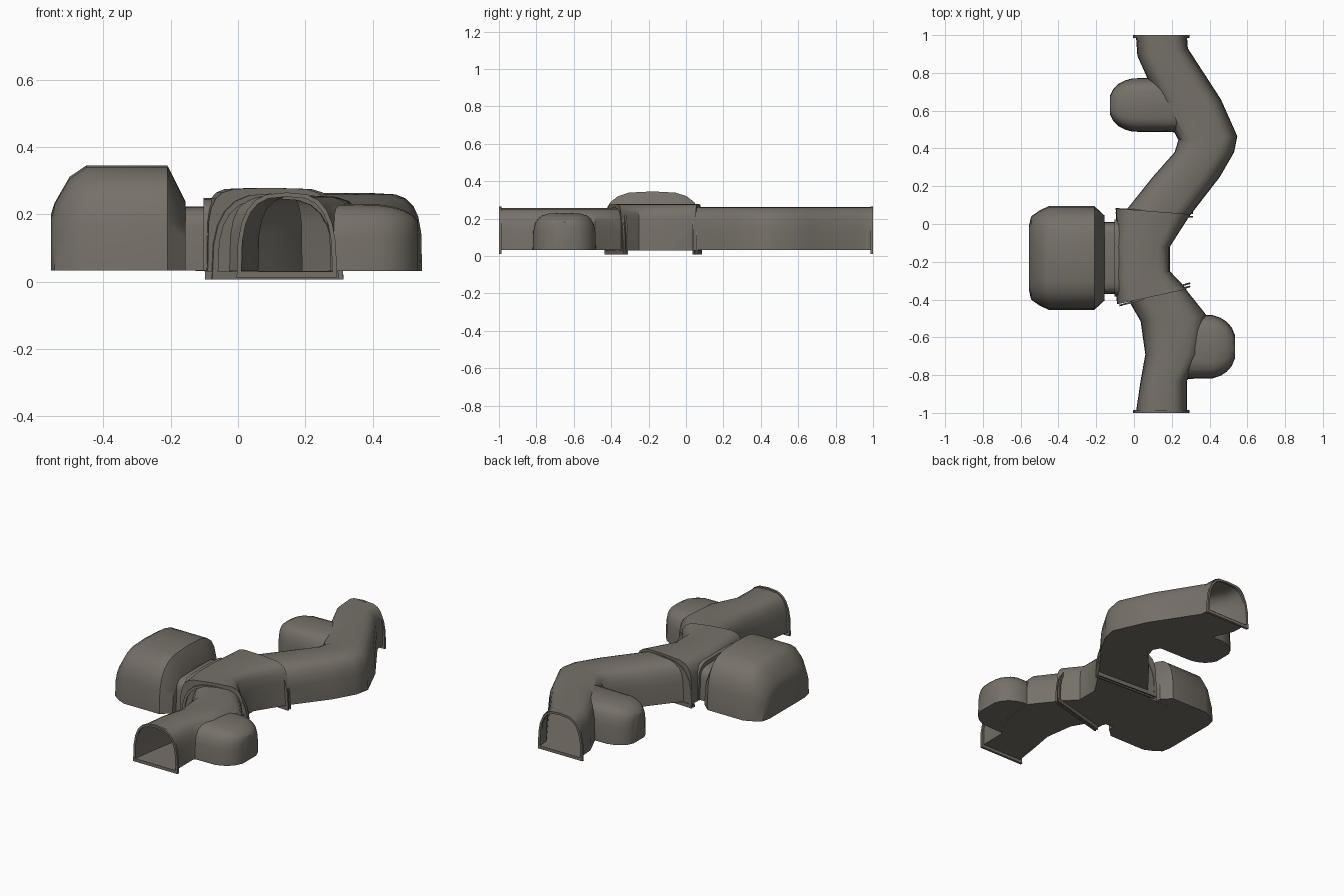
import bpy, bmesh, math
from mathutils import Vector

if "Cube" in bpy.data.objects:
    bpy.data.objects.remove(bpy.data.objects["Cube"])

stone = bpy.data.materials.new("grey brown stone")
stone.diffuse_color = (0.18, 0.165, 0.14, 1)
stone.use_nodes = True
stone.node_tree.nodes["Principled BSDF"].inputs["Base Color"].default_value = stone.diffuse_color
FLOOR = 0.03


def arch(power, steps=6):
    """Cross-section (across, up): a half superellipse, larger power is boxier."""
    pts = []
    for i in range(2 * steps + 1):
        a = math.pi * i / (2 * steps)
        c, s = math.cos(a), math.sin(a)
        pts.append((-math.copysign(abs(c) ** (2 / power), c), abs(s) ** (2 / power)))
    return pts


def arch_loop(bm, left, right, z, h, power):
    l, r = Vector(left), Vector(right)
    c, d = (l + r) / 2, (r - l) / 2
    return [bm.verts.new((c.x + d.x * u, c.y + d.y * u, z + h * v)) for u, v in arch(power)]


def bridge(bm, a, b):
    for i in range(len(a)):
        j = (i + 1) % len(a)
        bm.faces.new((a[i], a[j], b[j], b[i]))


def finish(name, bm):
    bmesh.ops.recalc_face_normals(bm, faces=bm.faces[:])
    me = bpy.data.meshes.new(name)
    bm.to_mesh(me)
    bm.free()
    me.materials.append(stone)
    ob = bpy.data.objects.new(name, me)
    bpy.context.collection.objects.link(ob)
    return ob


lift = 0  # tiny floor offset per part, keeps the merge clean


def sweep(name, sections, power):
    """Closed passage through sections (left point, right point, height)."""
    global lift
    lift += .0004
    bm = bmesh.new()
    rings = [arch_loop(bm, l, r, FLOOR + lift, h, power) for l, r, h in sections]
    for a, b in zip(rings, rings[1:]):
        bridge(bm, a, b)
    bm.faces.new(rings[0])
    bm.faces.new(rings[-1])
    return finish(name, bm)


def passage(name, rows, h, power):
    """Rows of (y, left x, right x, tilt in y)."""
    return sweep(name, [((l, y - t), (r, y + t), h) for y, l, r, t in rows], power)


def lobe(name, x0, x1, y, half, h, round_end=0, power=4):
    """Chamber along x from x0 to x1, its end rounded off by a superellipse rule."""
    secs = [(x0, 1)]
    if round_end:
        for i in range(1, 6):
            a = math.radians(15 * i)
            secs.append((x1 + (x0 - x1) * round_end * (1 - math.sin(a) / math.sin(math.radians(75))),
                         math.cos(a) ** .75))
    else:
        secs.append((x1, 1))
    return sweep(name, [((x, y - half * k), (x, y + half * k), h * (.6 + .4 * k)) for x, k in secs], power)


def frame(name, y, left, right, tilt, h, border, depth):
    """Arched collar with an opening and a sill, lying across a passage."""
    bm = bmesh.new()
    l, r = Vector((left, y - tilt)), Vector((right, y + tilt))
    d = (r - l).normalized()
    n = Vector((-d.y, d.x)) * depth / 2
    loops = []
    for side, b in ((-1, 0), (-1, border), (1, border), (1, 0)):
        loops.append(arch_loop(bm, l - d * b + n * side, r + d * b + n * side,
                               FLOOR - b * 1.3, h + b * 2.2, 3))
    for i in range(4):
        bridge(bm, loops[i], loops[(i + 1) % 4])
    return finish(name, bm)


# winding passages
cave = passage("tunnel_shell", [
    (-.385, -.09, .28, .04), (-.27, -.1, .19, .02), (-.12, -.1, .19, 0),
    (.067, -.095, .3, -.015)], .248, 5)
parts = [
    passage("front_passage", [
        (-1, .01, .28, 0), (-.83, .035, .28, 0), (-.69, .06, .36, 0),
        (-.5, .035, .385, .015), (-.35, -.04, .25, .035)], .225, 3.6),
    passage("back_passage", [
        (.04, -.06, .285, -.01), (.25, .1, .455, 0), (.38, .215, .53, 0), (.455, .235, .547, .01),
        (.65, .13, .46, .01), (.91, .018, .285, .02), (1, .01, .28, 0)], .232, 3.8),
    # side alcoves
    lobe("front_alcove", .15, .534, -.65, .172, .2, .42),
    lobe("back_alcove", .26, -.126, .63, .145, .215, .42),
    # neck to the side room
    lobe("room_neck", -.25, -.05, -.18, .19, .19, 0, 7),
    lobe("neck_collar", -.102, -.03, -.18, .205, .215, 0, 6),
    # side room: rounded outer wall, sloped inner wall
    sweep("side_room", [((x, -.18 - w), (x, -.18 + w), h) for x, w, h in (
        (-.556, .17, .165), (-.545, .22, .2), (-.5, .252, .278),
        (-.45, .275, .312), (-.21, .275, .312), (-.156, .225, .205))], 3.4),
]

# merge into one hollow shell
for p in parts:
    m = cave.modifiers.new("join", "BOOLEAN")
    m.operation = "UNION"
    m.solver = "EXACT"
    m.object = p
bpy.context.view_layer.update()
merged = bpy.data.meshes.new_from_object(cave.evaluated_get(bpy.context.evaluated_depsgraph_get()))
cave.modifiers.clear()
cave.data = merged
for p in parts:
    bpy.data.objects.remove(p)

# open both tunnel mouths
bm = bmesh.new()
bm.from_mesh(cave.data)
caps = [f for f in bm.faces if all(abs(v.co.y) > .998 for v in f.verts)]
bmesh.ops.delete(bm, geom=caps, context="FACES")
bm.to_mesh(cave.data)
bm.free()

# arched frames at the mouths and doubled at the joints
objs = [cave]
for side, word in ((-1, "front"), (1, "back")):
    objs.append(frame(word + "_mouth_frame", side * .993, .01, .28, 0, .222, .014, .014))
for i in range(2):
    objs.append(frame(f"front_joint_frame_{i}", -.381 + .017 * i, -.06, .28, .046, .216, .018, .009))
    objs.append(frame(f"back_joint_frame_{i}", .069 - .02 * i, -.08, .295, -.01, .22, .018, .009))

for ob in objs:
    bpy.ops.object.select_all(action="DESELECT")
    ob.select_set(True)
    bpy.context.view_layer.objects.active = ob
    bpy.ops.object.shade_smooth_by_angle(angle=math.radians(38))
